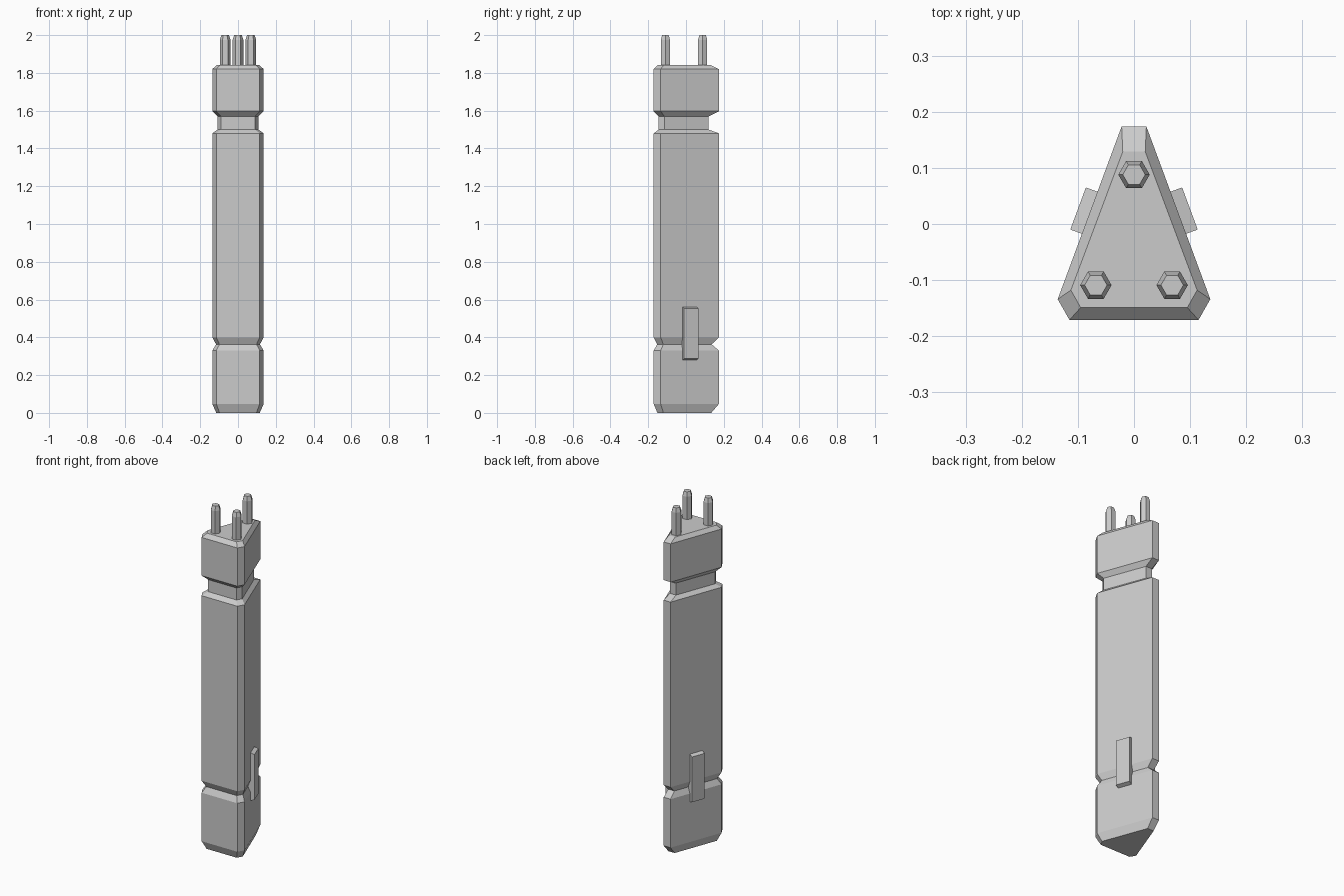
import bpy
import bmesh
import math
from mathutils import Vector

cube = bpy.data.objects.get("Cube")
if cube:
    bpy.data.objects.remove(cube, do_unlink=True)

grey = bpy.data.materials.new("plain_grey")
grey.use_nodes = True
colour = (0.6, 0.6, 0.6, 1)
grey.diffuse_color = colour
grey.node_tree.nodes["Principled BSDF"].inputs["Base Color"].default_value = colour


def loft(name, rings):
    """Skin a stack of equal rings and cap both ends."""
    bm = bmesh.new()
    loops = [[bm.verts.new(p) for p in ring] for ring in rings]
    n = len(loops[0])
    for low, high in zip(loops, loops[1:]):
        for i in range(n):
            j = (i + 1) % n
            bm.faces.new((low[i], low[j], high[j], high[i]))
    bm.faces.new(loops[0][::-1])
    bm.faces.new(loops[-1])
    bmesh.ops.recalc_face_normals(bm, faces=bm.faces)
    mesh = bpy.data.meshes.new(name)
    bm.to_mesh(mesh)
    bm.free()
    mesh.materials.append(grey)
    obj = bpy.data.objects.new(name, mesh)
    bpy.context.collection.objects.link(obj)
    return obj


# Body: blunt-cornered triangle, stacked with chamfers and two grooves
outer = [(0.115, -0.171), (0.136, -0.134), (0.022, 0.174)]
inner = [(0.095, -0.149), (0.1125, -0.118), (0.020, 0.129)]


def body_ring(z, inset):
    half = [Vector(a).lerp(Vector(b), inset) for a, b in zip(outer, inner)]
    ring = half + [Vector((-p.x, p.y)) for p in reversed(half)]
    return [(p.x, p.y, z) for p in ring]


levels = [(0, 0.9), (0.047, 0), (0.33, 0), (0.363, 0.85), (0.4, 0),
          (1.48, 0), (1.5, 1.2), (1.57, 1.2), (1.597, 0), (1.82, 0), (1.842, 1)]
loft("body", [body_ring(z, inset) for z, inset in levels])


# Pins: hexagonal rods with chamfered tips
def hexagon(x, y, z, radius):
    angles = [math.radians(60 * i) for i in range(6)]
    return [(x + radius * math.cos(a), y + radius * math.sin(a), z) for a in angles]


pins = {"back_pin": (0, 0.088), "left_pin": (0.068, -0.109), "right_pin": (-0.068, -0.109)}
for name, (x, y) in pins.items():
    loft(name, [hexagon(x, y, z, r) for z, r in ((1.83, 0.028), (1.975, 0.028), (2, 0.02))])

# Side clips: thin plates bridging the lower groove, lying along the slanted sides
along = Vector((0.114, -0.308, 0)).normalized()
outward = Vector((-along.y, along.x, 0))
centre = Vector((0.079, 0.02, 0.42))
for name, side in (("left_clip", 1), ("right_clip", -1)):
    rings = []
    for depth, half_height in ((-0.03, 0.14), (0.0, 0.14), (0.022, 0.132)):
        ring = []
        for u, v in ((-1, -1), (1, -1), (1, 1), (-1, 1)):
            p = centre + outward * depth + along * u * 0.04
            ring.append((p.x * side, p.y, p.z + v * half_height))
        rings.append(ring)
    loft(name, rings)
